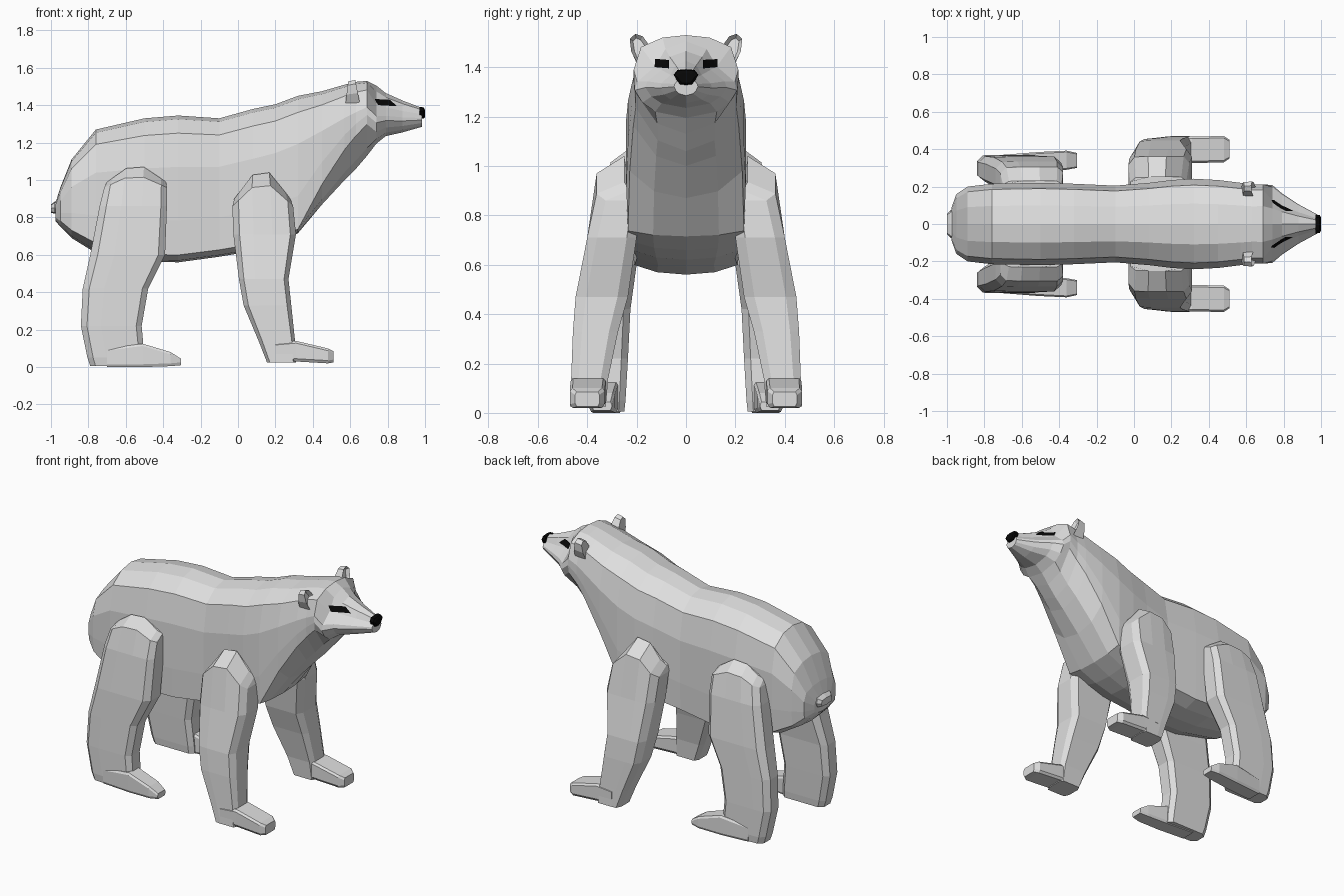
import bpy, bmesh
from mathutils import Vector
from mathutils.bvhtree import BVHTree

cube = bpy.data.objects.get("Cube")
if cube:
    bpy.data.objects.remove(cube)


def material(name, value):
    mat = bpy.data.materials.new(name)
    mat.use_nodes = True
    color = (value, value, value, 1)
    mat.diffuse_color = color
    bsdf = mat.node_tree.nodes["Principled BSDF"]
    bsdf.inputs["Base Color"].default_value = color
    bsdf.inputs["Roughness"].default_value = 0.9
    return mat


FUR = material("pale grey fur", 0.73)
BLACK = material("black", 0.002)


def finish(bm, name, mat):
    bmesh.ops.recalc_face_normals(bm, faces=bm.faces)
    mesh = bpy.data.meshes.new(name)
    bm.to_mesh(mesh)
    bm.free()
    mesh.materials.append(mat)
    obj = bpy.data.objects.new(name, mesh)
    bpy.context.collection.objects.link(obj)
    return obj


def loft(name, rings, mat):
    """Skin a list of equal closed rings and cap both ends."""
    bm = bmesh.new()
    rows = [[bm.verts.new(p) for p in ring] for ring in rings]
    n = len(rows[0])
    for a, b in zip(rows, rows[1:]):
        for i in range(n):
            j = (i + 1) % n
            bm.faces.new((a[i], a[j], b[j], b[i]))
    bm.faces.new(rows[0])
    bm.faces.new(rows[-1])
    return finish(bm, name, mat)


# Half cross-sections, bottom centre to top centre (width share, height share)
MUZZLE = [(0, 0), (.6, .08), (.85, .2), (1, .36), (.95, .47), (.6, .67), (.4, .9), (0, 1)]


def trunk_profile(corner):
    """Trunk section whose underside meets the flank at the given height share."""
    return [(0, 0), (.55, .25 * corner), (.97, corner), (1, corner * .7 + .25),
            (1, .65), (.86, .88), (.45, .975), (0, 1)]


def section(x, top, bottom, w, profile):
    half = [(x, u * w, bottom + v * (top - bottom)) for u, v in profile]
    return half + [(px, -y, z) for px, y, z in half[-2:0:-1]]


# Trunk, neck and head: x, top, bottom, half width, underside corner
trunk = [
    (-.975, .88, .78, .09, .2), (-.95, .96, .75, .16, .15), (-.89, 1.11, .69, .2, .1),
    (-.76, 1.27, .61, .215, .08), (-.5, 1.33, .565, .22, .05), (-.32, 1.345, .56, .215, .05),
    (-.1, 1.33, .59, .205, .05), (.08, 1.38, .62, .22, .05), (.2, 1.405, .66, .235, .05),
    (.32, 1.45, .715, .242, .03), (.45, 1.475, .87, .235, .18), (.57, 1.51, 1.0, .22, .32),
    (.63, 1.525, 1.06, .21, .38), (.69, 1.53, 1.13, .212, .42),
]
muzzle = [(.74, 1.505, 1.195, .208), (.79, 1.465, 1.235, .165),
          (.88, 1.425, 1.255, .105), (.985, 1.385, 1.285, .048)]
body = loft("body", [section(*s[:4], trunk_profile(s[4])) for s in trunk]
            + [section(*s, MUZZLE) for s in muzzle], FUR)

# Nose: wide at the top, narrowing to the lip
NOSE = [(0, 0), (.5, .05), (.75, .3), (1, .65), (.7, .95), (0, 1)]
loft("nose", [section(.97, 1.392, 1.328, .05, NOSE),
              section(.993, 1.388, 1.328, .048, NOSE),
              section(1.0, 1.375, 1.335, .035, NOSE)], BLACK)

# Tail
TAIL = [(0, 0), (.85, .1), (1, .5), (.85, .9), (0, 1)]
loft("tail", [section(-.93, .9, .83, .07, TAIL),
              section(-.98, .885, .82, .075, TAIL),
              section(-1.0, .87, .825, .055, TAIL)], FUR)

# Eyes: thin patches laid on the face
depsgraph = bpy.context.evaluated_depsgraph_get()
depsgraph.update()
face_tree = BVHTree.FromObject(body, depsgraph)


def eye(name, side):
    bm = bmesh.new()
    cols = 5
    rows = []
    for z0 in (1.393, 1.41, 1.427):
        row = []
        for i in range(cols):
            t = i / (cols - 1)
            start = Vector((2, side * (.065 + .06 * t), z0 + .005 * t))
            hit, normal, _, _ = face_tree.ray_cast(start, Vector((-1, 0, 0)))
            row.append(bm.verts.new(hit + normal * .005))
        rows.append(row)
    for a, b in zip(rows, rows[1:]):
        for i in range(cols - 1):
            bm.faces.new((a[i], a[i + 1], b[i + 1], b[i]))
    obj = finish(bm, name, BLACK)
    # Face the patch outward
    if obj.data.polygons[0].normal.x < 0:
        obj.data.flip_normals()


# Ears: thick plates with a hollowed front
EAR = [(.14, 1.43), (.15, 1.49), (.175, 1.525), (.205, 1.535),
       (.228, 1.515), (.222, 1.465), (.195, 1.41)]


def ear(name, side):
    bm = bmesh.new()
    front = [bm.verts.new((.65 - .2 * (z - 1.42), side * y, z)) for y, z in EAR]
    back = [bm.verts.new((.575 + .12 * (z - 1.42), side * (y * .9 + .018), z - .008))
            for y, z in EAR]
    n = len(EAR)
    for i in range(n):
        j = (i + 1) % n
        bm.faces.new((front[i], front[j], back[j], back[i]))
    bm.faces.new(back)
    cup = bm.faces.new(front)
    bmesh.ops.recalc_face_normals(bm, faces=bm.faces)
    bmesh.ops.inset_region(bm, faces=[cup], thickness=.014, depth=-.02)
    finish(bm, name, FUR)


# Chamfered leg outline (along x, along y), with mid points for the rounded top
OUTLINE = [(-1, -.6), (-.8, -1), (-.35, -1), (.25, -1), (.82, -1), (1, -.6),
           (1, .6), (.82, 1), (.25, 1), (-.35, 1), (-.8, .96), (-1, .5)]


def leg_ring(z, peak, xb, xf, yi, yo, side):
    cx, rx, cy, ry = (xb + xf) / 2, (xf - xb) / 2, (yi + yo) / 2, (yo - yi) / 2
    return [(cx + u * rx, side * (cy + v * ry), z + peak * min(1, 1.4 * (1 - abs(u))))
            for u, v in OUTLINE]


def foot_ring(x, z0, z1, yi, yo, side):
    cy, ry = (yi + yo) / 2, (yo - yi) / 2
    pts = [(-.85, z0), (.85, z0), (1, z0 + .015), (1, z1 - .012), (.85, z1),
           (-.85, z1), (-1, z1 - .012), (-1, z0 + .015)]
    return [(x, side * (cy + u * ry), z) for u, z in pts]


# Leg rings: z, peak, back x, front x, inner y, outer y
FRONT_LEG = [
    (.025, 0, .155, .31, .325, .47), (.14, 0, .11, .305, .315, .465),
    (.33, 0, .03, .285, .275, .458), (.47, 0, .005, .27, .235, .447),
    (.71, 0, -.025, .31, .2, .4), (.86, .11, -.03, .295, .18, .362),
    (.9, .14, -.02, .28, .15, .25),
]
# Foot rings: x, bottom, top, inner y, outer y
FRONT_FOOT = [(.2, .025, .13, .325, .468), (.31, .03, .14, .325, .468),
              (.48, .02, .1, .33, .47), (.51, .025, .085, .35, .45)]
HIND_LEG = [
    (.005, 0, -.79, -.5, .25, .365), (.05, 0, -.805, -.5, .245, .37),
    (.22, 0, -.84, -.515, .235, .37), (.42, 0, -.83, -.48, .225, .365),
    (.6, 0, -.79, -.39, .2, .36), (.86, 0, -.74, -.38, .18, .335),
    (.96, .055, -.715, -.38, .17, .305), (.99, .08, -.7, -.385, .15, .23),
]
HIND_FOOT = [(-.7, .0, .1, .26, .37), (-.51, .0, .125, .275, .385),
             (-.36, .005, .08, .29, .392), (-.305, .01, .045, .3, .38)]

for side, label in ((1, "left"), (-1, "right")):
    eye(label + "_eye", side)
    ear(label + "_ear", side)
    for part, leg, foot in (("front", FRONT_LEG, FRONT_FOOT),
                            ("hind", HIND_LEG, HIND_FOOT)):
        loft(f"{label}_{part}_leg", [leg_ring(*r, side) for r in leg], FUR)
        loft(f"{label}_{part}_foot", [foot_ring(*r, side) for r in foot], FUR)
